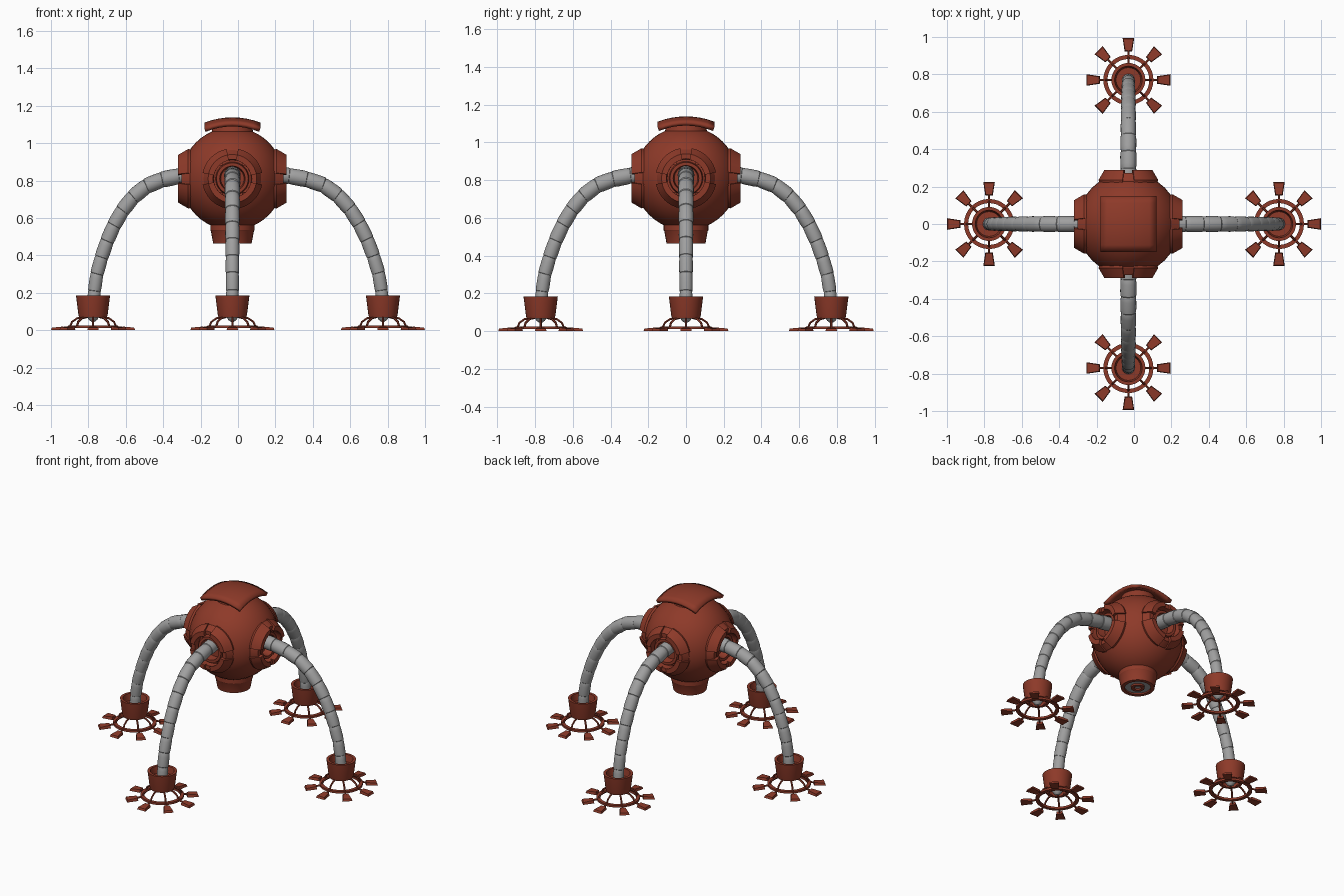
import bpy, bmesh, math
from mathutils import Matrix, Vector

if "Cube" in bpy.data.objects:
    bpy.data.objects.remove(bpy.data.objects["Cube"])


def material(name, rgb):
    m = bpy.data.materials.new(name)
    m.diffuse_color = (*rgb, 1)
    m.use_nodes = True
    m.node_tree.nodes["Principled BSDF"].inputs["Base Color"].default_value = m.diffuse_color
    return m


RED = material("rust_red", (0.27, 0.042, 0.022))
GRAY = material("steel_gray", (0.35, 0.35, 0.35))
C = Vector((-0.03, 0, 0.81))  # body centre


def finish(bm, name, mat, smooth=None):
    bmesh.ops.recalc_face_normals(bm, faces=bm.faces)
    me = bpy.data.meshes.new(name)
    bm.to_mesh(me)
    bm.free()
    me.materials.append(mat)
    ob = bpy.data.objects.new(name, me)
    bpy.context.collection.objects.link(ob)
    if smooth:
        bpy.ops.object.select_all(action='DESELECT')
        ob.select_set(True)
        bpy.context.view_layer.objects.active = ob
        bpy.ops.object.shade_smooth_by_angle(angle=math.radians(smooth))
    return ob


def lathe(bm, prof, M=Matrix(), n=32, closed=False, a0=0.0, span=math.tau):
    """Turn an (r, z) profile about local z; a partial span gets end caps."""
    full = span > 6.28
    rings = []
    for i in range(n if full else n + 1):
        a = a0 + span * i / n
        rings.append([bm.verts.new(M @ Vector((r * math.cos(a), r * math.sin(a), z)))
                      for r, z in prof])
    k = len(prof)
    for i in range(n):
        p, q = rings[i], rings[(i + 1) % len(rings)]
        for j in range(k if closed else k - 1):
            bm.faces.new((p[j], q[j], q[(j + 1) % k], p[(j + 1) % k]))
    if not full:
        bm.faces.new(rings[0])
        bm.faces.new(rings[-1])
    elif not closed:
        for j in (0, k - 1):
            bm.faces.new([r[j] for r in rings])


def curve_points(pts, steps):
    """Catmull-Rom through pts."""
    p = [2 * pts[0] - pts[1]] + pts + [2 * pts[-1] - pts[-2]]
    out = []
    for i in range(1, len(p) - 2):
        for s in range(steps):
            t = s / steps
            out.append(0.5 * (2 * p[i] + (p[i + 1] - p[i - 1]) * t
                       + (2 * p[i - 1] - 5 * p[i] + 4 * p[i + 1] - p[i + 2]) * t * t
                       + (3 * p[i] - p[i - 1] - 3 * p[i + 1] + p[i + 2]) * t ** 3))
    return out + [pts[-1]]


def even(pts, count):
    """Resample a polyline into equal lengths."""
    d = [0]
    for a, b in zip(pts, pts[1:]):
        d.append(d[-1] + (b - a).length)
    out, j = [], 0
    for i in range(count + 1):
        t = d[-1] * i / count
        while j < len(pts) - 2 and d[j + 1] < t:
            j += 1
        out.append(pts[j].lerp(pts[j + 1], (t - d[j]) / (d[j + 1] - d[j])))
    return out


def align(a, b):
    return Matrix.Translation(a) @ (b - a).to_track_quat('Z', 'Y').to_matrix().to_4x4()


# Body sphere, opened where the four sockets sit
bm = bmesh.new()
bmesh.ops.create_uvsphere(bm, u_segments=32, v_segments=24, radius=0.275)
holes = []
for f in bm.faces:
    c = f.calc_center_median()
    if math.hypot(c.y, c.z) < 0.115 or math.hypot(c.x, c.z) < 0.115:
        holes.append(f)
bmesh.ops.delete(bm, geom=holes, context='FACES')
bm.transform(Matrix.Translation(C))
finish(bm, "body", RED, 20)

# Curved square plate on top, with its neck
bm = bmesh.new()
bmesh.ops.create_grid(bm, x_segments=8, y_segments=8, size=0.15)
for v in bm.verts:
    v.co.z = math.sqrt(0.42 ** 2 - v.co.x ** 2 - v.co.y ** 2) - 0.42 + 1.138
    v.co.x += C.x
plate = finish(bm, "top_plate", RED, 30)
mod = plate.modifiers.new("thickness", 'SOLIDIFY')
mod.thickness = 0.022
mod.offset = -1
bm = bmesh.new()
lathe(bm, [(0.115, 1.04), (0.10, 1.115)], Matrix.Translation((C.x, 0, 0)))
finish(bm, "top_neck", RED, 30)

# Bottom port: collar, gray disc, red ring, gray centre
base = Matrix.Translation((C.x, 0, 0))
bm = bmesh.new()
lathe(bm, [(0.118, 0.60), (0.118, 0.535), (0.115, 0.53), (0.103, 0.465), (0.08, 0.465),
           (0.08, 0.60)], base, closed=True)
lathe(bm, [(0.042, 0.50), (0.042, 0.464), (0.022, 0.464), (0.022, 0.50)], base, closed=True)
finish(bm, "bottom_port", RED, 30)
bm = bmesh.new()
lathe(bm, [(0.09, 0.50), (0.09, 0.475)], base)
finish(bm, "bottom_disc", GRAY, 30)

PATH = [(0.2, 0.835), (0.29, 0.825), (0.36, 0.812), (0.46, 0.78), (0.57, 0.69), (0.66, 0.55),
        (0.72, 0.40), (0.755, 0.27), (0.77, 0.12)]
SIDES = [("right", 0, 0.805), ("back", 90, 0.77), ("left", 180, 0.745), ("front", 270, 0.77)]

for side, deg, reach in SIDES:
    turn = Matrix.Rotation(math.radians(deg), 4, 'Z')

    # Socket with four raised arc plates
    S = Matrix.Translation(C) @ turn @ Matrix.Rotation(math.pi / 2, 4, 'Y')
    bm = bmesh.new()
    lathe(bm, [(0.02, 0.21), (0.062, 0.21), (0.068, 0.262), (0.085, 0.262), (0.09, 0.235),
               (0.1, 0.235), (0.104, 0.272), (0.13, 0.272), (0.154, 0.232), (0.154, 0.19)], S)
    for k in range(4):
        mid = math.radians(45 + 90 * k)
        half = math.radians(34)
        lathe(bm, [(0.1, 0.262), (0.1, 0.29), (0.13, 0.29), (0.162, 0.236), (0.156, 0.21),
                   (0.125, 0.262)], S, 8, True, mid - half, 2 * half)
    finish(bm, side + "_socket", RED, 25)

    # Segmented bent leg
    T = Matrix.Translation((C.x, 0, 0)) @ turn
    s = reach / 0.77
    pts = even(curve_points([Vector((d * s, 0, z)) for d, z in PATH], 8), 11)
    bm = bmesh.new()
    for i, (a, b) in enumerate(zip(pts, pts[1:])):
        r0, r1 = (0.044 - 0.011 * (i + e) / 11 for e in (0, 1))
        L = (b - a).length
        lathe(bm, [(r0 * 0.8, -0.012), (r0 * 0.95, 0), (r0, L * 0.3), (r1 * 1.04, L * 0.75),
                   (r1, L), (r1 * 0.8, L + 0.008)], T @ align(a, b), 20)
    # pointed leg tip below the cup
    F = T @ Matrix.Translation((reach, 0, 0))
    lathe(bm, [(0.034, 0.13), (0.034, 0.075), (0.022, 0.055), (0.008, 0.045)], F, 20)
    finish(bm, side + "_leg", GRAY, 35)

    # Foot cup, open at the top
    bm = bmesh.new()
    lathe(bm, [(0.03, 0.14), (0.066, 0.14), (0.074, 0.185), (0.091, 0.185), (0.078, 0.082),
               (0.074, 0.068), (0.055, 0.068), (0.05, 0.09), (0.03, 0.09)], F, closed=True)
    finish(bm, side + "_foot_cup", RED, 30)

    # Foot ring, arched spokes and flared toe pads
    bm = bmesh.new()
    lathe(bm, [(0.112, 0.012), (0.134, 0.012), (0.134, 0.026), (0.112, 0.026)], F, closed=True)
    arch = [(0.05, 0.07), (0.085, 0.064), (0.112, 0.045), (0.124, 0.018), (0.165, 0.012)]
    for k in range(8):
        K = F @ Matrix.Rotation(k * math.pi / 4, 4, 'Z')
        for (ra, za), (rb, zb) in zip(arch, arch[1:]):
            a, b = Vector((ra, 0, za)), Vector((rb, 0, zb))
            lathe(bm, [(0.006, -0.002), (0.006, (b - a).length + 0.002)], K @ align(a, b), 6)
        low = [bm.verts.new(K @ Vector(p)) for p in
               ((0.153, -0.02, 0), (0.225, -0.031, 0), (0.225, 0.031, 0), (0.153, 0.02, 0))]
        top = [bm.verts.new(K @ Vector(p)) for p in
               ((0.157, -0.017, 0.02), (0.220, -0.027, 0.014), (0.220, 0.027, 0.014),
                (0.157, 0.017, 0.02))]
        bm.faces.new(low)
        bm.faces.new(top)
        for j in range(4):
            bm.faces.new((low[j], low[(j + 1) % 4], top[(j + 1) % 4], top[j]))
    finish(bm, side + "_foot_claws", RED, 30)
